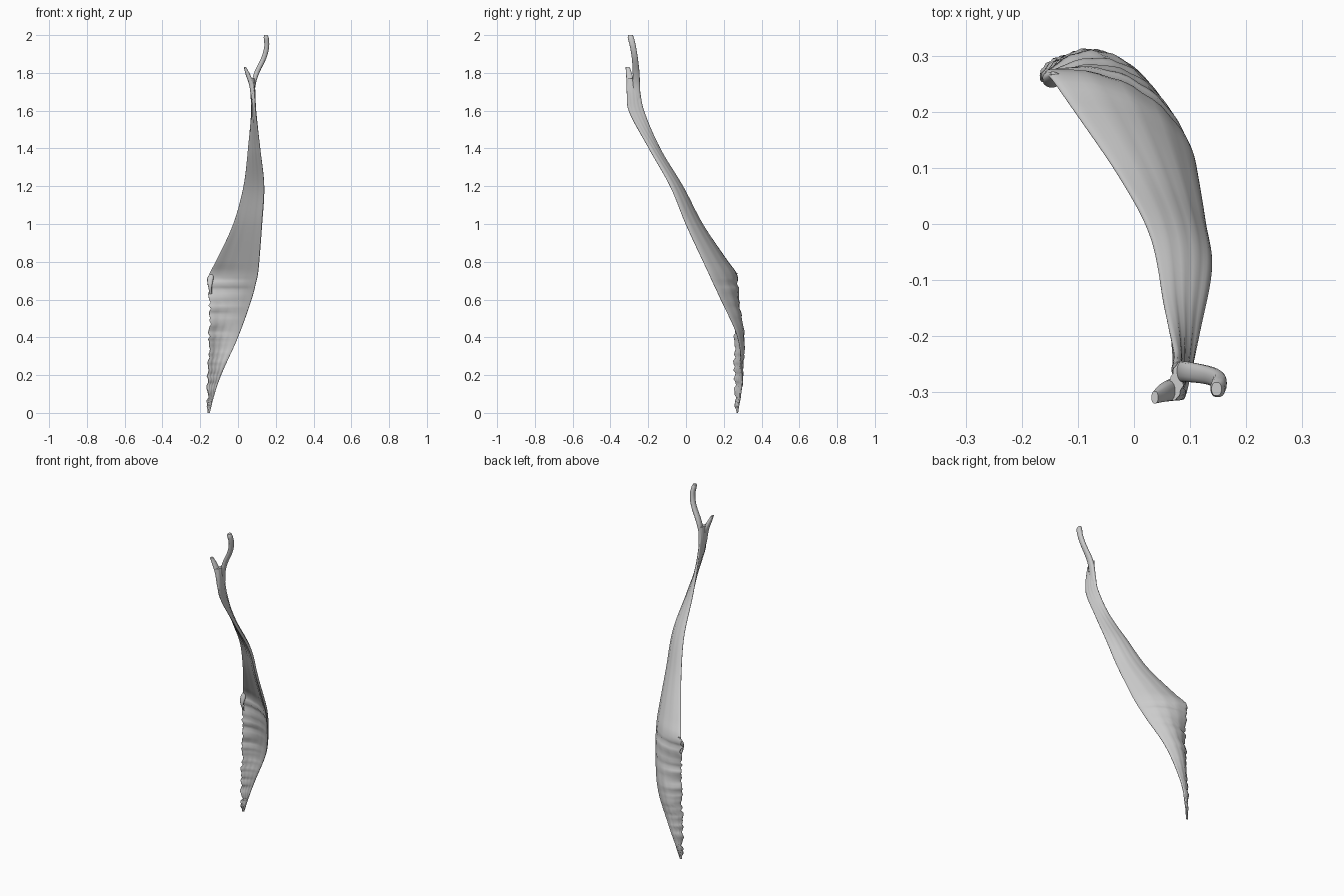
import bpy, bmesh, math, random
from mathutils import Vector

random.seed(4)


def smooth_sample(keys, z):
    """Cubic interpolation of rows whose first value is the height."""
    i = 0
    while i < len(keys) - 2 and z > keys[i + 1][0]:
        i += 1
    a, b = keys[i], keys[i + 1]
    p, n = keys[max(i - 1, 0)], keys[min(i + 2, len(keys) - 1)]
    h = b[0] - a[0]
    t = (z - a[0]) / h
    out = []
    for k in range(1, len(a)):
        m0 = (b[k] - p[k]) / (b[0] - p[0]) * h
        m1 = (n[k] - a[k]) / (n[0] - a[0]) * h
        out.append((2*t**3 - 3*t*t + 1) * a[k] + (t**3 - 2*t*t + t) * m0
                   + (3*t*t - 2*t**3) * b[k] + (t**3 - t*t) * m1)
    return out


def loft(name, keys, rings, sides, fibre=0.0, ragged=None):
    """Curved lens sections. Row: z, left x, left y, right x, right y, bulge, thickness."""
    bm = bmesh.new()
    loops = []
    z0, z1 = keys[0][0], keys[-1][0]
    for r in range(rings):
        z = z0 + (z1 - z0) * r / (rings - 1)
        lx, ly, rx, ry, bulge, thick = smooth_sample(keys, z)
        if ragged and 0.03 < z < ragged:
            lx += random.uniform(-0.008, 0.008)
            ly += random.uniform(-0.010, 0.006)
        left, right = Vector((lx, ly)), Vector((rx, ry))
        d = right - left
        n = Vector((-d.y, d.x)).normalized()
        ring = []
        for s in range(sides):
            a = 2 * math.pi * s / sides
            u = 0.5 - 0.5 * math.cos(a)
            w = math.sin(a)
            half = thick / 2 * math.copysign(abs(w) ** 0.7, w)
            ripple = fibre * math.sin(26 * u + 3 * z) * abs(w)
            p = left + d * u + n * (bulge * 4 * u * (1 - u) + half + ripple)
            ring.append(bm.verts.new((p.x, p.y, z)))
        loops.append(ring)
    for a, b in zip(loops, loops[1:]):
        for s in range(sides):
            t = (s + 1) % sides
            bm.faces.new((a[s], a[t], b[t], b[s]))
    bm.faces.new(loops[0])
    bm.faces.new(loops[-1])
    bmesh.ops.recalc_face_normals(bm, faces=bm.faces)
    me = bpy.data.meshes.new(name)
    bm.to_mesh(me)
    bm.free()
    for poly in me.polygons:
        poly.use_smooth = len(poly.vertices) == 4
    ob = bpy.data.objects.new(name, me)
    bpy.context.collection.objects.link(ob)
    return ob


# Broad muscle sheet, ragged along its lower left edge, narrowing to a tendon
loft("muscle_sheet", [
    (0.00, -0.160, 0.268, -0.150, 0.274, 0.000, 0.006),
    (0.10, -0.160, 0.264, -0.125, 0.290, 0.004, 0.016),
    (0.20, -0.162, 0.260, -0.090, 0.298, 0.008, 0.020),
    (0.40, -0.153, 0.262, 0.000, 0.274, 0.032, 0.022),
    (0.60, -0.150, 0.264, 0.072, 0.185, 0.040, 0.024),
    (0.70, -0.157, 0.266, 0.098, 0.138, 0.036, 0.024),
    (0.74, -0.150, 0.264, 0.106, 0.120, 0.034, 0.024),
    (0.80, -0.118, 0.220, 0.112, 0.092, 0.030, 0.025),
    (1.00, -0.025, 0.085, 0.127, 0.000, 0.018, 0.026),
    (1.20, 0.030, -0.020, 0.138, -0.082, 0.010, 0.026),
    (1.40, 0.055, -0.138, 0.116, -0.195, 0.004, 0.024),
    (1.60, 0.075, -0.222, 0.090, -0.304, 0.000, 0.020),
    (1.70, 0.076, -0.242, 0.082, -0.314, 0.000, 0.022),
    (1.77, 0.085, -0.246, 0.068, -0.314, 0.000, 0.024),
], 110, 40, fibre=0.0015, ragged=0.72)

# Long tendon branch curling to the right
loft("long_tendon_branch", [
    (1.66, 0.078, -0.240, 0.080, -0.275, 0.0, 0.016),
    (1.74, 0.082, -0.244, 0.084, -0.282, 0.0, 0.022),
    (1.80, 0.098, -0.246, 0.100, -0.282, 0.0, 0.028),
    (1.88, 0.136, -0.255, 0.138, -0.287, 0.0, 0.028),
    (1.94, 0.152, -0.265, 0.152, -0.297, 0.0, 0.026),
    (1.99, 0.149, -0.277, 0.149, -0.309, 0.0, 0.026),
    (2.00, 0.147, -0.282, 0.147, -0.306, 0.0, 0.018),
], 30, 16)

# Short tendon branch on the left
loft("short_tendon_branch", [
    (1.66, 0.078, -0.275, 0.080, -0.312, 0.0, 0.016),
    (1.74, 0.070, -0.275, 0.070, -0.315, 0.0, 0.024),
    (1.79, 0.053, -0.284, 0.053, -0.317, 0.0, 0.024),
    (1.83, 0.037, -0.298, 0.037, -0.320, 0.0, 0.012),
], 18, 16)

# Torn lump at the upper corner of the ragged edge
loft("torn_corner", [
    (0.63, -0.150, 0.262, -0.138, 0.256, 0.0, 0.006),
    (0.67, -0.158, 0.252, -0.138, 0.248, 0.0, 0.014),
    (0.71, -0.163, 0.262, -0.130, 0.258, 0.0, 0.020),
    (0.74, -0.148, 0.270, -0.130, 0.262, 0.0, 0.008),
], 12, 12)
